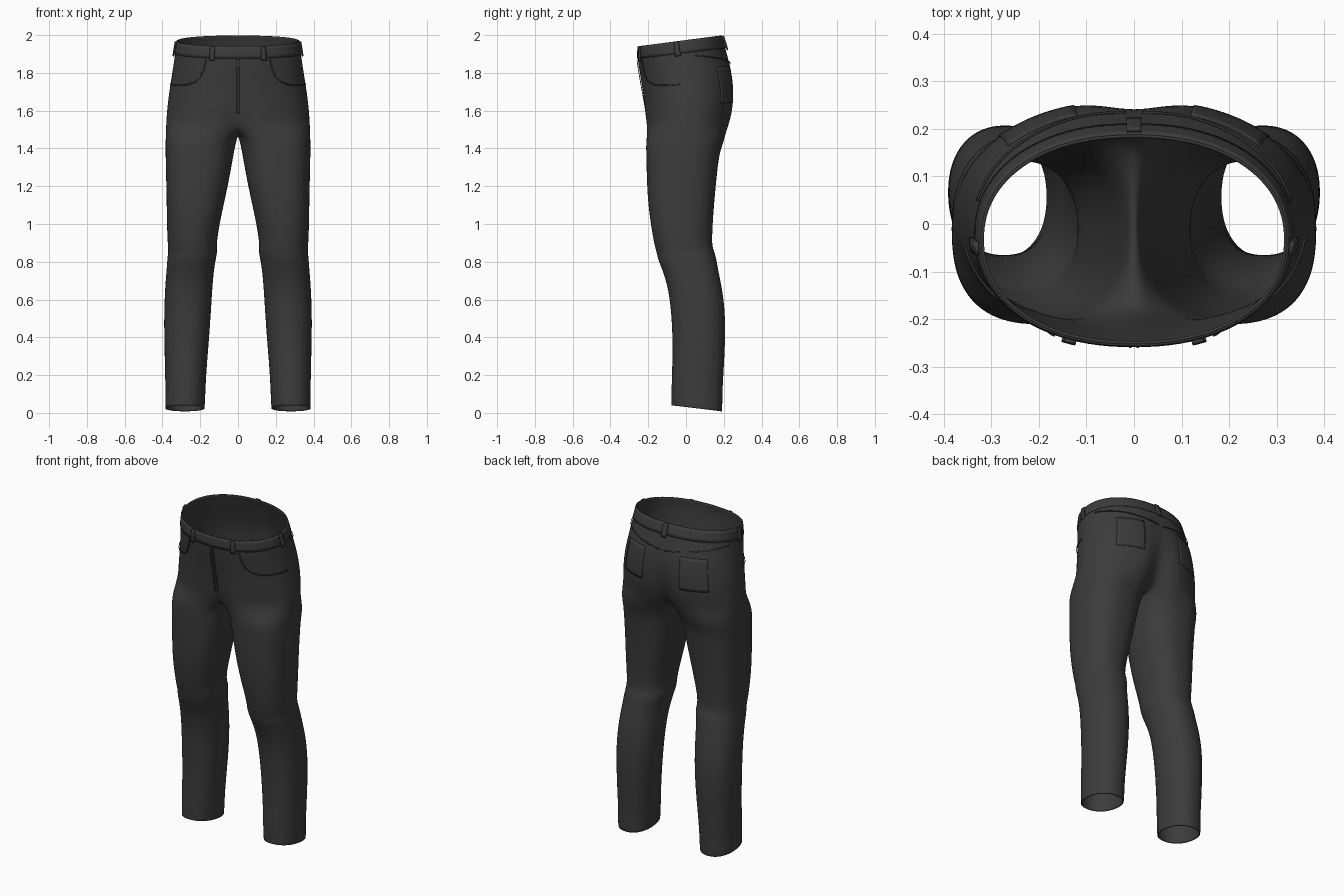
import bpy
import math
from mathutils import Vector

default_cube = bpy.data.objects.get("Cube")
if default_cube:
    bpy.data.objects.remove(default_cube, do_unlink=True)

denim = bpy.data.materials.new("charcoal denim")
denim.use_nodes = True
charcoal = (0.045, 0.045, 0.045, 1)
denim.diffuse_color = charcoal
shader = next(n for n in denim.node_tree.nodes if n.type == "BSDF_PRINCIPLED")
shader.inputs["Base Color"].default_value = charcoal
shader.inputs["Roughness"].default_value = 0.9

# Hip sections: height, tilt, half width, front, back, seam dip
HIPS = [
    (1.97, .13, .322, -.253, .187, 0),
    (1.935, .13, .328, -.256, .2, 0),
    (1.89, .12, .335, -.256, .213, .002),
    (1.82, .1, .345, -.248, .238, .008),
    (1.74, .07, .358, -.238, .257, .015),
    (1.66, .04, .37, -.23, .262, .03),
    (1.59, .02, .377, -.225, .256, .045),
    (1.53, 0, .381, -.217, .24, .06),
]
# Leg sections: height, inner x, outer x, front, back
LEGS = [
    (1.44, .008, .384, -.213, .203),
    (1.38, .021, .384, -.211, .178),
    (1.28, .038, .382, -.209, .166),
    (1.16, .062, .379, -.205, .154),
    (1.04, .089, .377, -.193, .144),
    (.94, .107, .375, -.177, .139),
    (.88, .113, .371, -.165, .139),
    (.85, .109, .37, -.156, .152),
    (.81, .118, .375, -.148, .162),
    (.76, .126, .378, -.126, .17),
    (.68, .134, .385, -.1, .187),
    (.58, .14, .39, -.083, .203),
    (.46, .148, .392, -.074, .209),
    (.34, .157, .389, -.071, .206),
    (.22, .167, .387, -.074, .199),
    (.12, .172, .384, -.077, .193),
    (.06, .174, .386, -.077, .193),
    (.025, .177, .384, -.077, .191),
]
OUTER, INNER, SPREAD = 24, 8, 130


def power(value, exponent):
    return math.copysign(abs(value) ** exponent, value)


def hip(degrees, row):
    """Point on the left half of the hips; -90 is front centre, 90 back centre."""
    i = min(int(row), len(HIPS) - 2)
    f = row - i
    z, tilt, width, front, back, dip = [
        a + (b - a) * f for a, b in zip(HIPS[i], HIPS[i + 1])]
    t = math.radians(degrees)
    x = width * abs(power(math.cos(t), .92))
    if abs(degrees) > 89.99:
        x = 0
    y = (front + back) / 2 + (back - front) / 2 * power(math.sin(t), .92)
    groove = dip * math.exp(-(x / .06) ** 2)
    y -= groove if degrees > 0 else -groove / 2
    return Vector((x, y, z + tilt * (y + .03)))


def leg(degrees, section):
    z, inner, outer, front, back = section
    t = math.radians(degrees)
    e = .9 if z < 1 else .82
    x = (inner + outer) / 2 + (outer - inner) / 2 * power(math.cos(t), e)
    y = (front + back) / 2 + (back - front) / 2 * power(math.sin(t), e)
    hem = .13 * max(0, 1 - z / .3)
    return Vector((x, y, z - hem * (y - .05)))


def make(name, verts, faces, mirrored=True):
    mesh = bpy.data.meshes.new(name)
    mesh.from_pydata(verts, [], faces)
    mesh.materials.append(denim)
    mesh.polygons.foreach_set("use_smooth", [True] * len(faces))
    obj = bpy.data.objects.new(name, mesh)
    bpy.context.collection.objects.link(obj)
    if mirrored:
        obj.modifiers.new("Mirror", "MIRROR").merge_threshold = .001
    return obj


def thicken(obj, thickness, offset):
    solid = obj.modifiers.new("Thickness", "SOLIDIFY")
    solid.thickness = thickness
    solid.offset = offset


# Trousers: half rings around the hips, crotch seam, then closed leg rings
angles = [180 * i / OUTER - 90 for i in range(OUTER + 1)]
verts = [hip(a, row) for row in range(len(HIPS)) for a in angles]
count = OUTER + 1
faces = []
for r in range(len(HIPS) - 1):
    for i in range(OUTER):
        a = r * count + i
        faces.append((a, a + count, a + count + 1, a + 1))

front_end, back_end = verts[-count], verts[-1]
ring = list(range(len(verts) - count, len(verts)))
for k in range(1, INNER):
    f = k / INNER
    p = back_end.lerp(front_end, f)
    p.z -= .06 * math.sin(math.pi * f) ** .7
    ring.append(len(verts))
    verts.append(p)

leg_angles = [a * SPREAD / 90 for a in angles]
leg_angles += [SPREAD + (360 - 2 * SPREAD) * k / INNER for k in range(1, INNER)]
for section in LEGS:
    lower = list(range(len(verts), len(verts) + len(ring)))
    verts += [leg(a, section) for a in leg_angles]
    for i in range(len(ring)):
        j = (i + 1) % len(ring)
        faces.append((ring[i], lower[i], lower[j], ring[j]))
    ring = lower
trousers = make("trousers", verts, faces)
smooth = trousers.modifiers.new("Smooth", "SUBSURF")
smooth.levels = smooth.render_levels = 2
thicken(trousers, .006, -1)


def patch(name, point, columns, rows, lift, thickness, mirrored=True):
    """Cloth patch that hugs the trousers; point(u, v) gives its shape."""
    pts = [point(c / columns, r / rows)
           for r in range(rows + 1) for c in range(columns + 1)]
    quads = []
    for r in range(rows):
        for c in range(columns):
            a = r * (columns + 1) + c
            quads.append((a, a + columns + 1, a + columns + 2, a + 1))
    obj = make(name, pts, quads, mirrored)
    wrap = obj.modifiers.new("Hug", "SHRINKWRAP")
    wrap.target = trousers
    wrap.wrap_mode = "ABOVE_SURFACE"
    wrap.offset = lift
    thicken(obj, thickness, -1)
    return obj


def hip_patch(name, t0, t1, s0, s1, columns, rows, lift, thickness):
    def point(u, v):
        p = hip(t0 + (t1 - t0) * u, s0 + (s1 - s0) * v)
        return Vector((p.x * 1.02, p.y * 1.02, p.z))
    return patch(name, point, columns, rows, lift, thickness)


def seam(name, path, width=.007):
    """Narrow raised strip along (angle, row) points on the hips."""
    steps = 8 * (len(path) - 1)

    def along(u):
        s = max(0, min(u, 1)) * (len(path) - 1)
        i = min(int(s), len(path) - 2)
        t, row = [a + (b - a) * (s - i) for a, b in zip(path[i], path[i + 1])]
        return hip(t, row)

    def point(u, v):
        p = along(u)
        tangent = along(u + .06) - along(u - .06)
        side = tangent.cross(Vector((p.x, p.y, 0))).normalized()
        return p * 1 + side * width * (.5 - v) + Vector((p.x, p.y, 0)) * .02
    return patch(name, point, steps, 1, .003, .004)


# Waistband and belt loops
hip_patch("waistband", -90, 90, .03, 1.7, 48, 4, .004, .006)
for name, angle, half in (("front_belt_loops", -68, 2.3),
                          ("side_belt_loops", -4, 3)):
    hip_patch(name, angle - half, angle + half, .1, 2, 2, 6, .013, .008)
hip_patch("back_belt_loop", 88, 90, .1, 2, 2, 6, .013, .008)

# Pockets, fly and yoke
seam("front_pocket_edges", [(-62, 1.8), (-61, 2.6), (-58, 3.3), (-52, 3.7),
                            (-44, 3.9), (-30, 4), (-8, 4)])
hip_patch("back_pockets", 42, 72, 3.1, 5.4, 12, 10, .003, .004)
seam("back_yoke_seams", [(15, 2.1), (50, 2.5), (88, 3)], .005)
seam("fly_seam", [(-89, 1.8), (-89, 4), (-89, 6)], .005)
